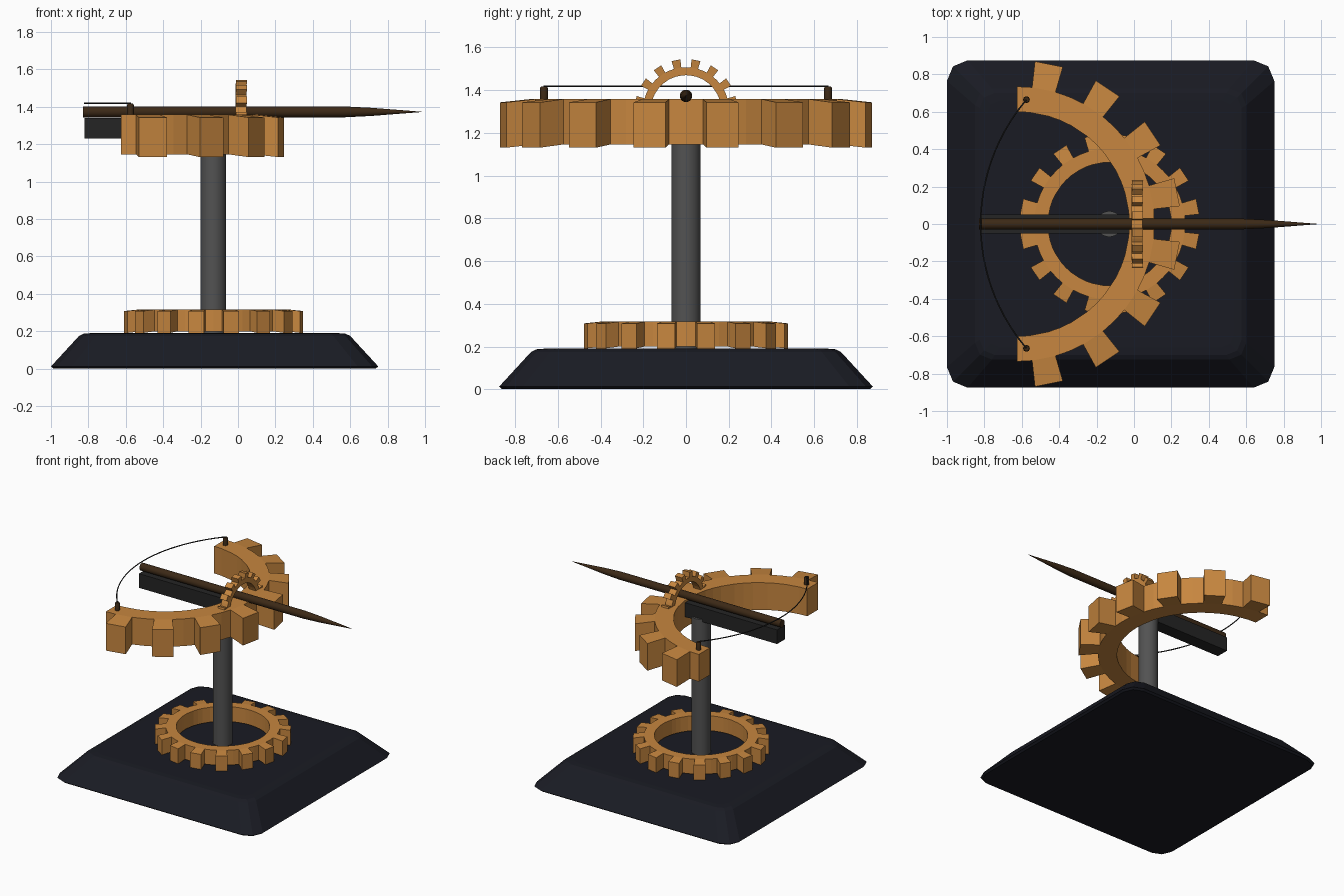
import bpy, bmesh, math
from mathutils import Matrix

if "Cube" in bpy.data.objects:
    bpy.data.objects.remove(bpy.data.objects["Cube"])


def material(name, rgb):
    m = bpy.data.materials.new(name)
    m.diffuse_color = (*rgb, 1)
    m.use_nodes = True
    m.node_tree.nodes["Principled BSDF"].inputs["Base Color"].default_value = m.diffuse_color
    return m


BRASS = material("brass", (0.57, 0.24, 0.05))
DARK = material("dark_base", (0.010, 0.011, 0.017))
STEEL = material("steel", (0.085, 0.085, 0.085))
BLACK = material("black", (0.018, 0.018, 0.018))
WOOD = material("wood", (0.045, 0.022, 0.008))


def finish(name, bm, mat, smooth=False):
    bmesh.ops.recalc_face_normals(bm, faces=bm.faces)
    me = bpy.data.meshes.new(name)
    bm.to_mesh(me)
    bm.free()
    ob = bpy.data.objects.new(name, me)
    bpy.context.collection.objects.link(ob)
    me.materials.append(mat)
    if smooth:
        bpy.ops.object.select_all(action='DESELECT')
        ob.select_set(True)
        bpy.context.view_layer.objects.active = ob
        bpy.ops.object.shade_smooth_by_angle(angle=math.radians(35))
    return ob


def gear(name, teeth, matrix, closed=True):
    """Toothed ring, 16-tooth pitch; fewer teeth gives an open arc."""
    bm = bmesh.new()
    inner, root, tip, half, drop = 0.60, 0.735, 0.875, 0.106, 0.015
    step = math.radians(22.5)
    start = -teeth * step / 2
    angles = []
    for i in range(teeth):
        c = start + (i + 0.5) * step
        angles += [(c - step / 2, False), (c - math.radians(5), True), (c + math.radians(5), True)]
    if not closed:
        angles.append((-start, False))

    def pt(r, a, z):
        return bm.verts.new((r * math.cos(a), r * math.sin(a), z))
    cols = []
    for a, tooth in angles:
        ring = [pt(inner, a, -half), pt(root, a, -half), pt(root, a, half), pt(inner, a, half)]
        tips = [pt(tip, a, -half - drop), pt(tip, a, half - drop)] if tooth else None
        cols.append((ring, tips))
    n = len(cols)
    for i in range(n if closed else n - 1):
        (p, pt_), (q, qt) = cols[i], cols[(i + 1) % n]
        for k in range(4):
            if k == 1 and pt_ and qt:
                continue
            bm.faces.new((p[k], p[(k + 1) % 4], q[(k + 1) % 4], q[k]))
        if pt_ and qt:
            bm.faces.new((p[1], pt_[0], qt[0], q[1]))
            bm.faces.new((pt_[0], pt_[1], qt[1], qt[0]))
            bm.faces.new((pt_[1], p[2], q[2], qt[1]))
            bm.faces.new((p[1], p[2], pt_[1], pt_[0]))
            bm.faces.new((q[1], q[2], qt[1], qt[0]))
    if not closed:
        bm.faces.new(cols[0][0])
        bm.faces.new(cols[-1][0])
    bm.transform(matrix)
    return finish(name, bm, BRASS)


def lathe(name, profile, mat, matrix, sides=32):
    """Revolve (radius, height) points around local z."""
    bm = bmesh.new()
    rings = [[bm.verts.new((r * math.cos(2 * math.pi * i / sides),
                            r * math.sin(2 * math.pi * i / sides), z))
              for i in range(sides)] for r, z in profile]
    for a, b in zip(rings, rings[1:]):
        for i in range(sides):
            j = (i + 1) % sides
            bm.faces.new((a[i], a[j], b[j], b[i]))
    bm.faces.new(rings[0])
    bm.faces.new(rings[-1])
    bm.transform(matrix)
    return finish(name, bm, mat, True)


# Sloped square base with rounded corners
bm = bmesh.new()
loops = []
for h, rad, z in [(0.86, 0.10, 0), (0.875, 0.11, 0.012), (0.725, 0.09, 0.175),
                  (0.70, 0.08, 0.187), (0.66, 0.07, 0.19)]:
    loop = []
    for quarter in range(4):
        mid = math.radians(45 + 90 * quarter)
        sx, sy = math.copysign(1, math.cos(mid)), math.copysign(1, math.sin(mid))
        for s in (-1, 0, 1):
            a = mid + s * math.pi / 4
            loop.append(bm.verts.new((-0.125 + sx * (h - rad) + rad * math.cos(a),
                                      sy * (h - rad) + rad * math.sin(a), z)))
    loops.append(loop)
for a, b in zip(loops, loops[1:]):
    for i in range(12):
        j = (i + 1) % 12
        bm.faces.new((a[i], a[j], b[j], b[i]))
bm.faces.new(loops[0])
bm.faces.new(loops[-1])
finish("base", bm, DARK)

# Gears: flat ring on the base, half ring as bow, small upright half ring
gear("base_gear", 16, Matrix.Translation((-0.13, 0, 0.258)) @ Matrix.Scale(0.55, 4))
gear("bow_gear", 8, Matrix.Translation((-0.625, 0, 1.252)), False)
gear("sight_gear", 8, Matrix.Translation((0.015, 0, 1.305)) @ Matrix.Rotation(-math.pi / 2, 4, 'Y')
     @ Matrix.Scale(0.275, 4), False)

# Post
lathe("post", [(0.069, 0.18), (0.069, 1.25)], STEEL, Matrix.Translation((-0.132, 0, 0)))

# Stock under the bolt
bm = bmesh.new()
bmesh.ops.create_cube(bm, size=1, matrix=Matrix.Translation((-0.395, 0, 1.285))
                      @ Matrix.Diagonal((0.85, 0.10, 0.11, 1)))
finish("stock", bm, BLACK)

# Bolt with long pointed tip
lathe("bolt", [(0.029, -0.83), (0.029, 0.57), (0.022, 0.71), (0.001, 0.98)], WOOD,
      Matrix.Translation((0, 0, 1.373)) @ Matrix.Rotation(math.pi / 2, 4, 'Y'))

# String pegs
for side, y in (("left", 0.665), ("right", -0.665)):
    lathe("string_peg_" + side, [(0.018, 1.34), (0.018, 1.41), (0.014, 1.417)], WOOD,
          Matrix.Translation((-0.575, y, 0)), 16)

# Bowstring drawn back behind the bolt
cu = bpy.data.curves.new("bowstring", 'CURVE')
cu.dimensions = '3D'
cu.bevel_depth = 0.004
cu.bevel_resolution = 1
sp = cu.splines.new('POLY')
sp.points.add(24)
R = 1.025
for i, p in enumerate(sp.points):
    y = -0.665 + 1.33 * i / 24
    p.co = (-0.82 + R - math.sqrt(R * R - y * y), y, 1.419, 1)
cu.materials.append(BLACK)
bpy.context.collection.objects.link(bpy.data.objects.new("bowstring", cu))
